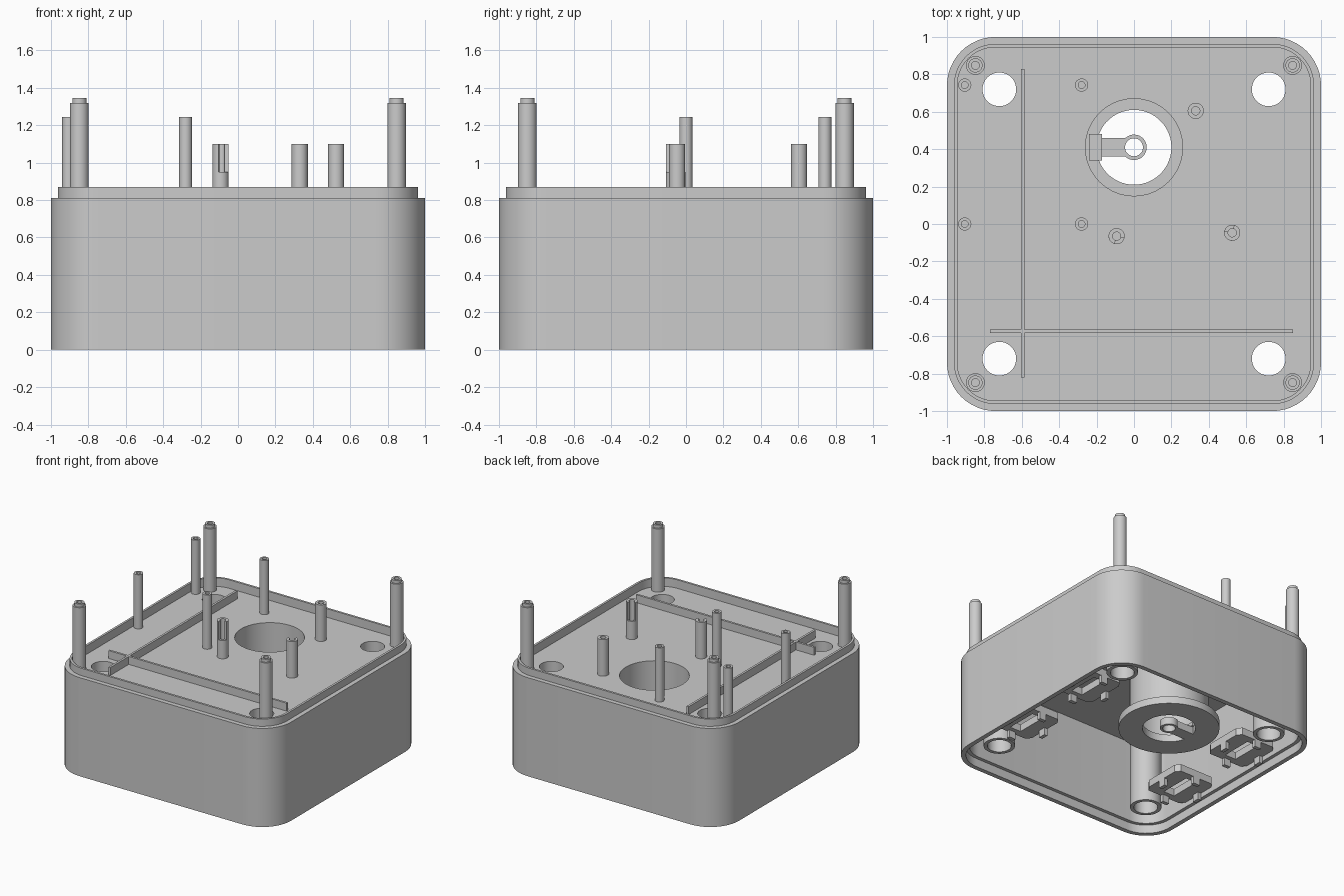
import bpy, bmesh
from math import pi, sin, cos, asin, radians

cube = bpy.data.objects.get("Cube")
if cube:
    bpy.data.objects.remove(cube, do_unlink=True)

grey = bpy.data.materials.new("light grey plastic")
grey.use_nodes = True
grey.diffuse_color = (0.6, 0.6, 0.6, 1)
grey.node_tree.nodes["Principled BSDF"].inputs["Base Color"].default_value = (0.6, 0.6, 0.6, 1)


def arc(cx, cy, r, a0, a1, n=24):
    return [(cx + r * cos(a0 + (a1 - a0) * i / n), cy + r * sin(a0 + (a1 - a0) * i / n))
            for i in range(n + 1)]


def circle(cx, cy, r, n=40):
    return arc(cx, cy, r, 0, 2 * pi, n)[:-1]


def rect(cx, cy, hx, hy):
    return [(cx - hx, cy - hy), (cx + hx, cy - hy), (cx + hx, cy + hy), (cx - hx, cy + hy)]


def rounded_square(h, r, n=12):
    pts = []
    for k, (sx, sy) in enumerate([(1, 1), (-1, 1), (-1, -1), (1, -1)]):
        pts += arc(sx * (h - r), sy * (h - r), r, k * pi / 2, (k + 1) * pi / 2, n)
    return pts


def finish(ob):
    bpy.ops.object.select_all(action='DESELECT')
    ob.select_set(True)
    bpy.context.view_layer.objects.active = ob
    if ob.type == 'CURVE':
        bpy.ops.object.convert(target='MESH')
        ob = bpy.context.object
    ob.data.materials.clear()
    ob.data.materials.append(grey)
    bpy.ops.object.shade_smooth_by_angle(angle=radians(30))
    return ob


def slab(name, loops, z0, z1):
    """Extrude nested outlines (outer edge, then holes) between two heights."""
    cu = bpy.data.curves.new(name, 'CURVE')
    cu.dimensions, cu.fill_mode = '2D', 'BOTH'
    cu.extrude = (z1 - z0) / 2
    for pts in loops:
        sp = cu.splines.new('POLY')
        sp.points.add(len(pts) - 1)
        for p, (x, y) in zip(sp.points, pts):
            p.co = (x, y, 0, 1)
        sp.use_cyclic_u = True
    ob = bpy.data.objects.new(name, cu)
    ob.location.z = (z0 + z1) / 2
    bpy.context.collection.objects.link(ob)
    return finish(ob)


def tube(name, x, y, r, hole, z0, z1):
    return slab(name, [circle(x, y, r), circle(x, y, hole)], z0, z1)


FLOOR, UNDER = 0.80, 0.75
HUB_Y = 0.41
corners = [(sx, sy) for sx in (-1, 1) for sy in (-1, 1)]

# Outer wall with stepped bottom rim and top lip, lofted from rounded squares
profile = [(0.935, UNDER), (0.935, 0.07), (0.963, 0.07), (0.963, 0), (1, 0),
           (1, 0.81), (0.963, 0.81), (0.963, 0.87), (0.945, 0.87), (0.945, UNDER)]
bm = bmesh.new()
rings = [[bm.verts.new((x, y, z)) for x, y in rounded_square(h, h - 0.74)] for h, z in profile]
for a, b in zip(rings, rings[1:]):
    for i in range(len(a)):
        j = (i + 1) % len(a)
        bm.faces.new((a[i], a[j], b[j], b[i]))
bmesh.ops.recalc_face_normals(bm, faces=bm.faces)
mesh = bpy.data.meshes.new("outer_wall")
bm.to_mesh(mesh)
bm.free()
wall = bpy.data.objects.new("outer_wall", mesh)
bpy.context.collection.objects.link(wall)
finish(wall)

# Deck with corner holes and the central opening
slab("deck", [rounded_square(0.946, 0.206)]
     + [circle(0.72 * sx, 0.72 * sy, 0.09) for sx, sy in corners]
     + [circle(0, HUB_Y, 0.26)], UNDER, FLOOR)

# Ribs on the deck
slab("long_rib", [rect(-0.595, 0.005, 0.009, 0.825)], FLOOR, 0.865)
slab("cross_rib", [rect(0.04, -0.573, 0.81, 0.009)], FLOOR, 0.865)

# Corner posts with a stepped tip, and screw tubes below the deck
for sx, sy in corners:
    x, y = 0.848 * sx, 0.848 * sy
    tube("corner_post", x, y, 0.05, 0.021, FLOOR, 1.32)
    tube("corner_post_tip", x, y, 0.038, 0.021, 1.32, 1.345)
    tube("screw_tube", 0.72 * sx, 0.72 * sy, 0.118, 0.09, 0.08, UNDER)

# Slim posts
for x in (-0.905, -0.28):
    for y in (0, 0.743):
        tube("slim_post", x, y, 0.035, 0.018, FLOOR, 1.245)

# Short posts, two of them with a slot at the top
tube("short_post", 0.33, 0.605, 0.043, 0.022, FLOOR, 1.10)
for x, y, start in [(-0.093, -0.065, 0), (0.525, -0.047, pi)]:
    tube("slotted_post", x, y, 0.043, 0.022, FLOOR, 0.95)
    a0, a1 = start - 0.25, start + 1.5 * pi - 0.25
    slab("slotted_post_top", [arc(x, y, 0.043, a0, a1) + arc(x, y, 0.022, a1, a0)], 0.95, 1.10)

# Central hub: tube, bottom flange and the arm reaching into its opening
tube("hub_tube", 0, HUB_Y, 0.30, 0.26, 0.06, UNDER)
a, b = asin(0.05 / 0.2), asin(0.05 / 0.068)
opening = (arc(0, HUB_Y, 0.2, a - pi, pi - a, 48)
           + arc(0, HUB_Y, 0.068, pi - b, b - pi))
slab("hub_flange", [circle(0, HUB_Y, 0.38, 64), opening, circle(0, HUB_Y, 0.048)], 0, 0.06)
slab("hub_arm_pad", [rect(-0.205, HUB_Y, 0.035, 0.07)], 0.06, 0.09)

# Clip plates beside the side walls, each with a slot and hanging pegs
for sx, sy in corners:
    x, y = 0.755 * sx, 0.36 * sy
    outline = [(x - 0.15, y - 0.19), (x + 0.15, y - 0.19), (x + 0.18, y - 0.15), (x + 0.18, y + 0.15),
               (x + 0.15, y + 0.19), (x - 0.15, y + 0.19), (x - 0.18, y + 0.15), (x - 0.18, y - 0.15)]
    slab("clip_plate", [outline, rect(x, y, 0.05, 0.13)], 0.11, 0.17)
    for dx, dy, hx, hy in [(0, 0.18, 0.03, 0.015), (0, -0.18, 0.03, 0.015),
                           (0.165, 0, 0.015, 0.03), (-0.165, 0, 0.015, 0.03)]:
        slab("clip_peg", [rect(x + dx, y + dy, hx, hy)], 0.05, 0.11)
